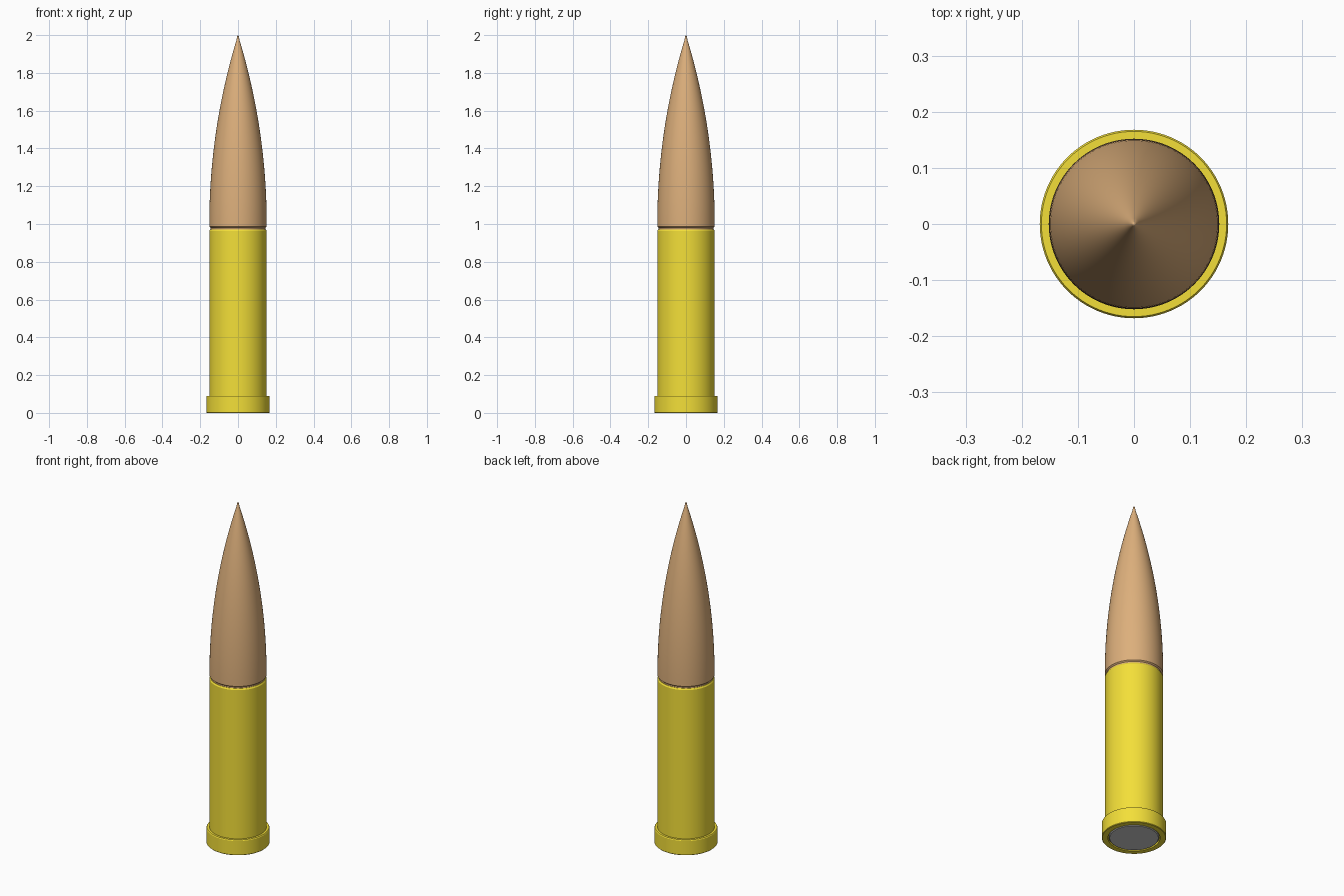
import bpy
import bmesh
import math

if "Cube" in bpy.data.objects:
    bpy.data.objects.remove(bpy.data.objects["Cube"])


def material(name, color):
    mat = bpy.data.materials.new(name)
    mat.diffuse_color = color
    mat.use_nodes = True
    mat.node_tree.nodes["Principled BSDF"].inputs["Base Color"].default_value = mat.diffuse_color
    return mat


def lathe(name, profile, mat=None, segments=96):
    """Revolve a list of (radius, z) points that starts and ends on the axis."""
    bm = bmesh.new()
    verts = [bm.verts.new((r, 0, z)) for r, z in profile]
    edges = [bm.edges.new(pair) for pair in zip(verts, verts[1:])]
    bmesh.ops.spin(bm, geom=verts + edges, axis=(0, 0, 1), cent=(0, 0, 0),
                   angle=math.tau, steps=segments, use_duplicate=False)
    bmesh.ops.remove_doubles(bm, verts=bm.verts, dist=0.0001)
    bmesh.ops.recalc_face_normals(bm, faces=bm.faces)
    mesh = bpy.data.meshes.new(name)
    bm.to_mesh(mesh)
    bm.free()
    obj = bpy.data.objects.new(name, mesh)
    bpy.context.collection.objects.link(obj)
    if mat:
        mesh.materials.append(mat)
    bpy.ops.object.select_all(action='DESELECT')
    obj.select_set(True)
    bpy.context.view_layer.objects.active = obj
    bpy.ops.object.shade_smooth_by_angle(angle=math.radians(30))
    return obj


brass = material("brass", (0.9, 0.74, 0.04, 1))
copper = material("copper", (0.72, 0.43, 0.2, 1))

# Case with a wider rim and a shallow recess in the base
lathe("case", [
    (0, 0.012), (0.136, 0.012), (0.136, 0), (0.165, 0), (0.168, 0.003),
    (0.168, 0.085), (0.165, 0.09), (0.152, 0.09), (0.152, 0.964),
    (0.147, 0.972), (0, 0.972),
], brass)

# Primer disc set in the base
lathe("primer", [(0, 0), (0.127, 0), (0.131, 0.004), (0.131, 0.012), (0, 0.012)])

# Pointed tip: groove at the neck, then a curved ogive
R, START, END, STEPS = 0.152, 1.0, 2.0, 32
rho = (R * R + (END - START) ** 2) / (2 * R)
ogive = []
for i in range(STEPS):
    t = (END - START) * i / STEPS
    ogive.append((math.sqrt(rho * rho - t * t) + R - rho, START + t))
lathe("bullet_tip", [(0, 0.96), (0.145, 0.96), (0.145, 0.98), (R, 0.986)]
      + ogive + [(0.004, 1.994), (0, END)], copper)
